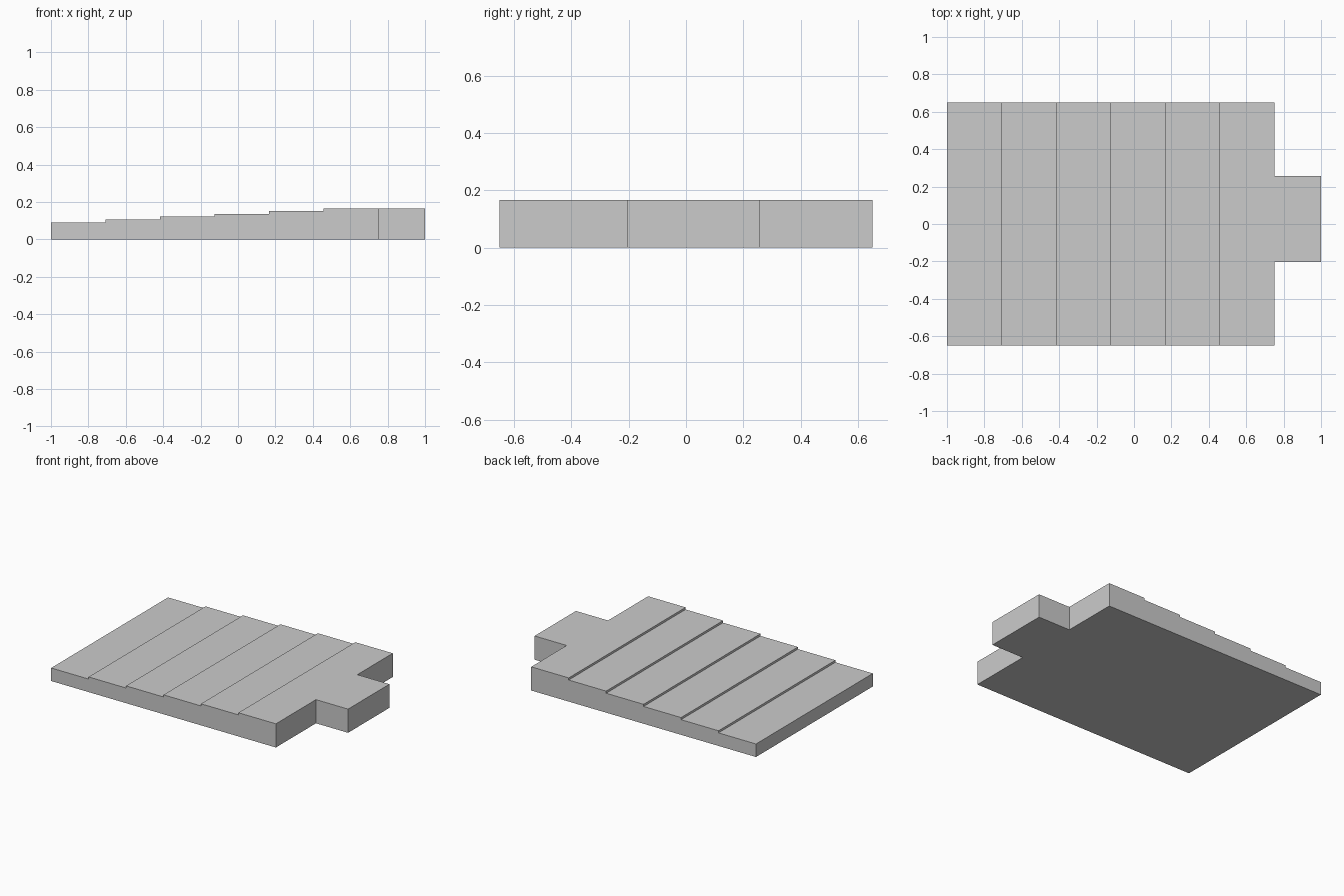
import bpy, bmesh

if "Cube" in bpy.data.objects:
    bpy.data.objects.remove(bpy.data.objects["Cube"])

STEPS = 6
X0, X1 = -1.0, 0.75          # stepped deck extent
TAB_X = 1.0                  # far end of the tab
TAB_Y0, TAB_Y1 = -0.204, 0.256
HALF_Y = 0.65
LOW, RISE = 0.0917, 0.015


def prism(name, profile, y0, y1):
    """Extrude an x-z profile from y0 to y1."""
    bm = bmesh.new()
    face = bm.faces.new([bm.verts.new((x, y0, z)) for x, z in profile])
    ext = bmesh.ops.extrude_face_region(bm, geom=[face])
    verts = [g for g in ext["geom"] if isinstance(g, bmesh.types.BMVert)]
    bmesh.ops.translate(bm, verts=verts, vec=(0, y1 - y0, 0))
    bmesh.ops.recalc_face_normals(bm, faces=bm.faces)
    mesh = bpy.data.meshes.new(name)
    bm.to_mesh(mesh)
    bm.free()
    obj = bpy.data.objects.new(name, mesh)
    bpy.context.collection.objects.link(obj)
    return obj


# Stepped slab: six shallow treads, the highest running on into the tab
width = (X1 - X0) / STEPS
profile = [(X0, 0)]
for i in range(STEPS):
    z = LOW + i * RISE
    end = TAB_X if i == STEPS - 1 else X0 + (i + 1) * width
    profile += [(X0 + i * width, z), (end, z)]
profile.append((TAB_X, 0))
slab = prism("stepped_slab", profile, -HALF_Y, HALF_Y)

# Notches either side of the tab
notch = [(X1, -0.2), (X1, 0.4), (TAB_X + 0.2, 0.4), (TAB_X + 0.2, -0.2)]
for name, y0, y1 in (("front_notch_cutter", -HALF_Y - 0.2, TAB_Y0),
                     ("back_notch_cutter", TAB_Y1, HALF_Y + 0.2)):
    cutter = prism(name, notch, y0, y1)
    cutter.hide_render = True
    cutter.hide_viewport = True
    cut = slab.modifiers.new(name, "BOOLEAN")
    cut.operation = "DIFFERENCE"
    cut.solver = "EXACT"
    cut.object = cutter
